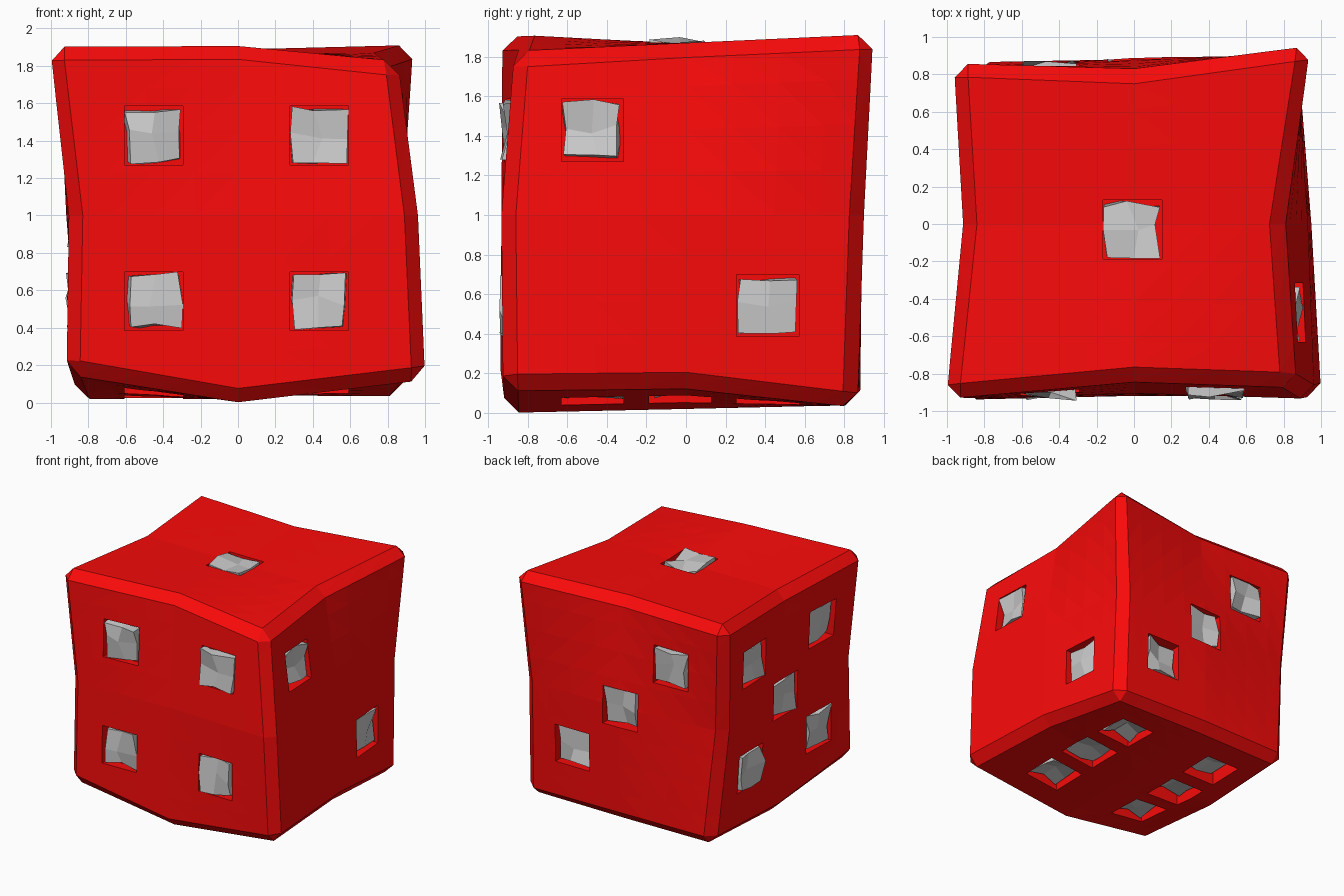
import bpy, bmesh, random
from mathutils import Vector

if "Cube" in bpy.data.objects:
    bpy.data.objects.remove(bpy.data.objects["Cube"])

random.seed(11)
ORIGIN = Vector((-0.008, -0.03, 0.985))
STEP, HALF = 0.443, 0.157      # pip spacing and half size
FACE, FLOOR = 0.885, 0.815     # pip face and pocket floor, from the centre


def material(name, color):
    m = bpy.data.materials.new(name)
    m.diffuse_color = color
    m.use_nodes = True
    m.node_tree.nodes["Principled BSDF"].inputs["Base Color"].default_value = m.diffuse_color
    return m


def to_object(me, name, mat=None):
    ob = bpy.data.objects.new(name, me)
    bpy.context.collection.objects.link(ob)
    if mat:
        me.materials.append(mat)
    return ob


def to_mesh(bm, name):
    bmesh.ops.recalc_face_normals(bm, faces=list(bm.faces))
    me = bpy.data.meshes.new(name)
    bm.to_mesh(me)
    bm.free()
    return me


def grid_cube(cuts):
    bm = bmesh.new()
    bmesh.ops.create_cube(bm, size=2)
    if cuts:
        bmesh.ops.subdivide_edges(bm, edges=list(bm.edges), cuts=cuts,
                                  use_grid_fill=True)
    return bm


# Warped cube: corners, edge middles and face centres, layer by layer
# (each layer: front row, middle row, back row, from left to right)
LAYERS = [
    [(-.92, -.94, .16), (0, -.92, .0), (1.005, -.925, .12),
     (-.87, 0, .02), (0, 0, .02), (.95, 0, .13),
     (-.84, .87, .04), (0, .88, .04), (.88, .865, .025)],
    [(-.905, -.935, 1), (0, -.905, 1), (.965, -.935, 1),
     (-.90, 0, 1), (0, 0, 1), (.93, 0, 1),
     (-.92, .81, 1), (0, .89, 1), (.87, .90, 1)],
    [(-1.012, -.935, 1.905), (0, -.84, 1.91), (.86, -.87, 1.82),
     (-.915, 0, 1.87), (0, 0, 1.865), (.80, 0, 1.87),
     (-.967, .863, 1.895), (0, .825, 1.89), (.95, .957, 1.915)],
]


def warp(p):
    """Blend the 27 lattice points linearly."""
    out = Vector()
    for k in range(3):
        for j in range(3):
            for i in range(3):
                w = 1
                for c, n in zip(p, (i, j, k)):
                    w *= max(0, 1 - abs(c - (n - 1)))
                out += w * Vector(LAYERS[k][j * 3 + i])
    return out


def warped_cube():
    bm = grid_cube(7)
    # the rim edges lie on two sides of the cube at once
    rim = [e for e in bm.edges
           if sum(a * b > .99 for a, b in zip(e.verts[0].co, e.verts[1].co)) == 2]
    for v in bm.verts:
        v.co = warp(v.co)
    bmesh.ops.bevel(bm, geom=rim, offset=.075, offset_type='OFFSET', segments=1,
                    profile=.5, affect='EDGES', loop_slide=True)
    bmesh.ops.triangulate(bm, faces=list(bm.faces))
    return bm


# Pip layout of each side: axis, sign, positions on the two other axes
SQUARE = [(-1, -1), (1, -1), (-1, 1), (1, 1)]
SIDES = {
    "top": (2, 1, [(0, 0)]),
    "right": (0, 1, [(-1, 1), (1, -1)]),
    "back": (1, 1, [(1, -1), (0, 0), (-1, 1)]),
    "front": (1, -1, SQUARE),
    "left": (0, -1, SQUARE + [(0, 0)]),
    "bottom": (2, -1, [(x, y) for x in (-1, 1) for y in (-1, 0, 1)]),
}


def add_box(target, axis, sign, u, v, low, high, jitter=False):
    """Box between two heights; jitter gives a crumpled 2x2 grid."""
    bm = grid_cube(1 if jitter else 0)
    for w in bm.verts:
        a, b, c = w.co
        h = low + (high - low) * (c + 1) / 2
        su, sv = a * HALF, b * HALF
        if jitter:
            su *= 1 - random.uniform(0, .24)
            sv *= 1 - random.uniform(0, .24)
            su += random.uniform(-.035, .035) * (abs(a) < .5)
            sv += random.uniform(-.035, .035) * (abs(b) < .5)
            h += random.uniform(-.035, .03)
        p = [u * STEP + su, v * STEP + sv]
        p.insert(axis, sign * h)
        w.co = ORIGIN + Vector(p)
    me = to_mesh(bm, "box")
    target.from_mesh(me)
    bpy.data.meshes.remove(me)


red = material("red", (.95, .003, .003, 1))
body = to_object(to_mesh(warped_cube(), "die_body"), "die_body", red)

# Square pockets
bm = bmesh.new()
for axis, sign, spots in SIDES.values():
    for u, v in spots:
        add_box(bm, axis, sign, u, v, FLOOR, 1.2)
cutter = to_object(to_mesh(bm, "pocket_cutter"), "pocket_cutter")
cutter.hide_render = True
cutter.display_type = 'WIRE'
cut = body.modifiers.new("pockets", 'BOOLEAN')
cut.operation = 'DIFFERENCE'
cut.solver = 'EXACT'
cut.object = cutter

# Crumpled grey pips sitting in the pockets
for name, (axis, sign, spots) in SIDES.items():
    bm = bmesh.new()
    for u, v in spots:
        add_box(bm, axis, sign, u, v, FACE - 2 * HALF, FACE, jitter=True)
    to_object(to_mesh(bm, name + "_pips"), name + "_pips")
